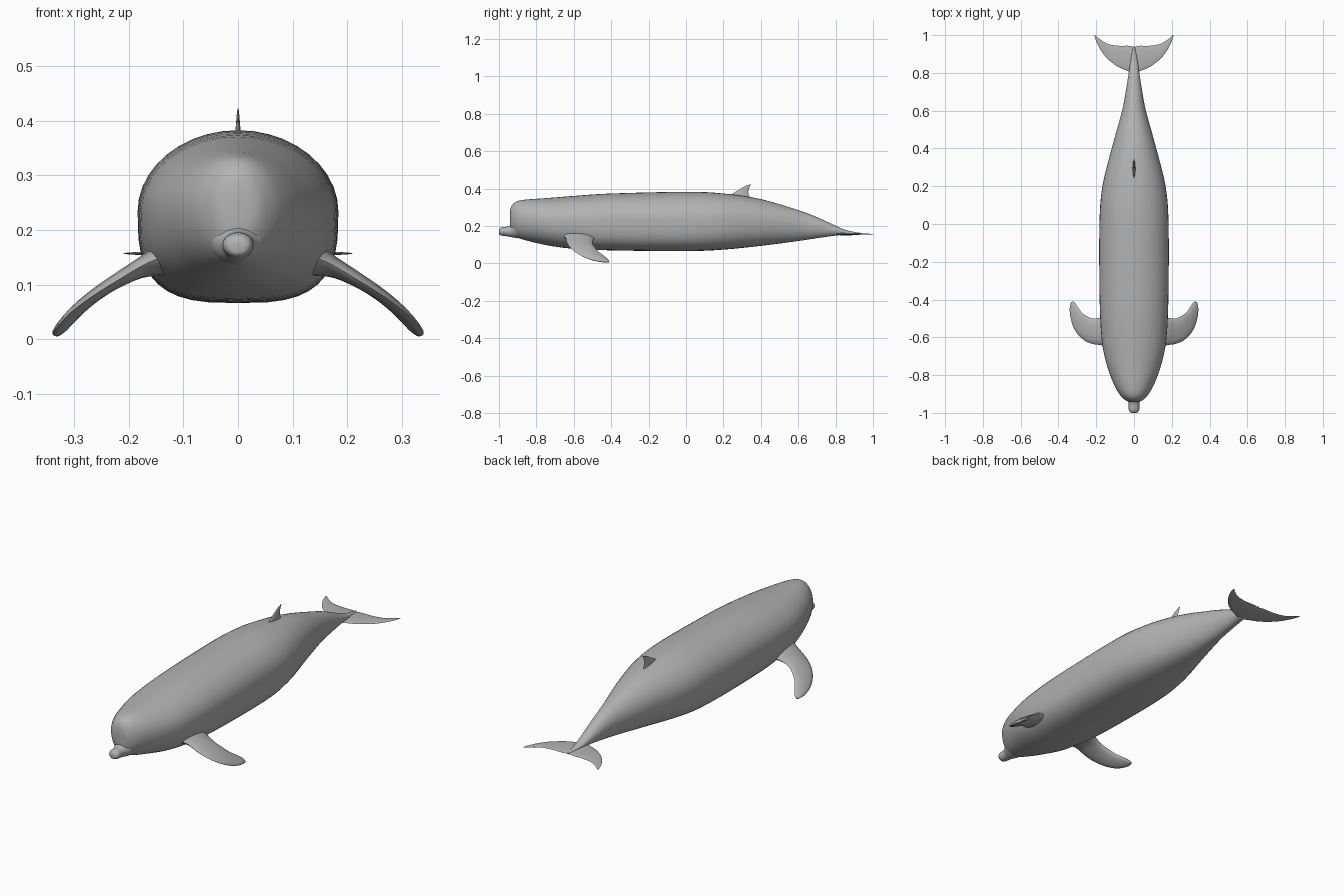
import bpy, bmesh, math
from mathutils import Vector

skin = bpy.data.materials.new("grey_skin")
skin.diffuse_color = (0.45, 0.45, 0.45, 1)


def smooth_rows(rows, steps):
    """Catmull-Rom interpolation through rows of numbers."""
    out = []
    for i in range(len(rows) - 1):
        a, b, c, d = (rows[min(max(i + k, 0), len(rows) - 1)] for k in (-1, 0, 1, 2))
        for s in range(steps):
            t = s / steps
            out.append([0.5 * (2 * q + (r - p) * t + (2 * p - 5 * q + 4 * r - u) * t * t
                        + (3 * q - p - 3 * r + u) * t ** 3)
                        for p, q, r, u in zip(a, b, c, d)])
    return out + [list(rows[-1])]


def loft(name, rings, angle=60):
    """Skin a list of equal-length point rings and cap both ends."""
    bm = bmesh.new()
    loops = [[bm.verts.new(p) for p in ring] for ring in rings]
    n = len(loops[0])
    for a, b in zip(loops, loops[1:]):
        for i in range(n):
            bm.faces.new((a[i], a[(i + 1) % n], b[(i + 1) % n], b[i]))
    bm.faces.new(loops[0])
    bm.faces.new(loops[-1])
    bmesh.ops.recalc_face_normals(bm, faces=bm.faces)
    mesh = bpy.data.meshes.new(name)
    bm.to_mesh(mesh)
    bm.free()
    mesh.materials.append(skin)
    ob = bpy.data.objects.new(name, mesh)
    bpy.context.collection.objects.link(ob)
    bpy.ops.object.select_all(action='DESELECT')
    ob.select_set(True)
    bpy.context.view_layer.objects.active = ob
    bpy.ops.object.shade_smooth_by_angle(angle=math.radians(angle))
    return ob


def trunk_ring(y, w, bottom, top, belly, n=40):
    """Round back above a squarer belly; belly is the lower exponent."""
    mid = bottom + (top - bottom) * 0.53
    pts = []
    for i in range(n):
        a = 2 * math.pi * i / n
        c, s = math.cos(a), math.sin(a)
        e = 2 if s > 0 else belly
        x = math.copysign(abs(c) ** (2 / e), c) * w
        h = (top - mid) if s > 0 else (mid - bottom)
        pts.append((x, y, mid + math.copysign(abs(s) ** (2 / e), s) * h))
    return pts


def fin(name, rows, side=1, steps=4, n=14):
    """Rows: leading edge xyz, trailing edge xyz, thickness."""
    rows = smooth_rows(rows, steps)
    edges = [(Vector(r[0:3]), Vector(r[3:6]), r[6]) for r in rows]
    span = [(l + t) / 2 for l, t, _ in edges]
    rings = []
    for k, (l, t, th) in enumerate(edges):
        along = span[min(k + 1, len(span) - 1)] - span[max(k - 1, 0)]
        up = along.cross(t - l).normalized() * th / 2
        ring = []
        for i in range(n):
            a = 2 * math.pi * i / n
            p = span[k] + (l - t) / 2 * math.cos(a) + up * math.sin(a)
            ring.append((p.x * side, p.y, p.z))
        rings.append(ring)
    return loft(name, rings)


# Body: y, half width, bottom, top, belly exponent
body = [
    (-0.942, 0.012, 0.215, 0.265, 2), (-0.938, 0.035, 0.185, 0.295, 2),
    (-0.925, 0.055, 0.158, 0.318, 2), (-0.90, 0.078, 0.138, 0.334, 2),
    (-0.85, 0.106, 0.122, 0.342, 2.1), (-0.78, 0.133, 0.105, 0.347, 2.2),
    (-0.70, 0.156, 0.09, 0.353, 2.4), (-0.60, 0.172, 0.079, 0.361, 2.6),
    (-0.40, 0.182, 0.07, 0.374, 3), (0.0, 0.183, 0.066, 0.383, 3),
    (0.20, 0.167, 0.074, 0.374, 2.7), (0.40, 0.118, 0.094, 0.344, 2.3),
    (0.60, 0.063, 0.12, 0.285, 2), (0.70, 0.044, 0.135, 0.248, 2),
    (0.80, 0.028, 0.149, 0.202, 2), (0.86, 0.019, 0.153, 0.177, 2),
    (0.94, 0.004, 0.155, 0.162, 2)]
loft("body", [trunk_ring(*r) for r in smooth_rows(body, 4)])

# Beak, flaring back into the head
beak = [
    (-1.0, 0.010, 0.160, 0.178, 2), (-0.996, 0.021, 0.153, 0.188, 2),
    (-0.98, 0.028, 0.148, 0.195, 2), (-0.955, 0.028, 0.145, 0.197, 2),
    (-0.935, 0.034, 0.141, 0.207, 2), (-0.91, 0.052, 0.137, 0.235, 2),
    (-0.86, 0.07, 0.132, 0.26, 2)]
loft("beak", [trunk_ring(*r, n=28) for r in smooth_rows(beak, 3)])

flipper = [
    (0.11, -0.68, 0.160, 0.11, -0.47, 0.145, 0.080),
    (0.165, -0.645, 0.140, 0.175, -0.495, 0.128, 0.040),
    (0.22, -0.635, 0.108, 0.22, -0.50, 0.108, 0.028),
    (0.265, -0.615, 0.080, 0.255, -0.485, 0.084, 0.024),
    (0.305, -0.575, 0.050, 0.28, -0.465, 0.060, 0.022),
    (0.33, -0.52, 0.024, 0.30, -0.435, 0.038, 0.019),
    (0.34, -0.46, 0.010, 0.315, -0.415, 0.020, 0.014),
    (0.335, -0.418, 0.006, 0.326, -0.41, 0.009, 0.005)]
fluke = [
    (0.0, 0.78, 0.157, 0.0, 0.93, 0.157, 0.014),
    (0.03, 0.808, 0.157, 0.02, 0.943, 0.157, 0.012),
    (0.09, 0.835, 0.157, 0.09, 0.944, 0.157, 0.009),
    (0.15, 0.885, 0.157, 0.145, 0.956, 0.157, 0.007),
    (0.19, 0.945, 0.157, 0.185, 0.982, 0.157, 0.005),
    (0.21, 0.996, 0.157, 0.205, 1.0, 0.157, 0.002)]
for side, tag in ((-1, "left"), (1, "right")):
    fin(tag + "_flipper", flipper, side)
    fin(tag + "_fluke", fluke, side)

# Dorsal fin, swept back
fin("dorsal_fin", [
    (0, 0.225, 0.355, 0, 0.35, 0.335, 0.018),
    (0, 0.25, 0.374, 0, 0.335, 0.368, 0.012),
    (0, 0.285, 0.395, 0, 0.333, 0.388, 0.008),
    (0, 0.315, 0.413, 0, 0.338, 0.406, 0.005),
    (0, 0.343, 0.423, 0, 0.347, 0.421, 0.002)])
